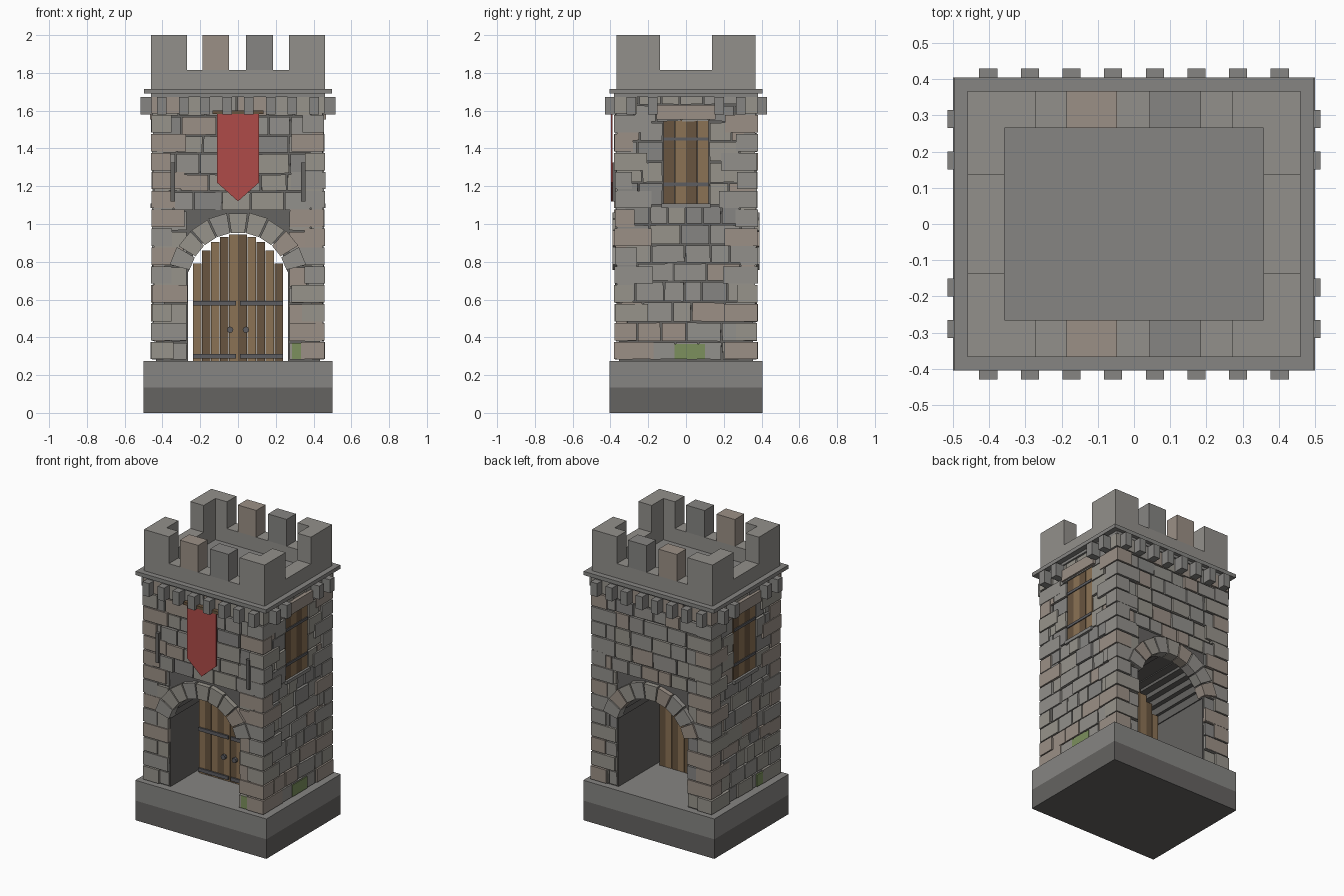
import bpy, bmesh, math, random
from mathutils import Matrix, Vector

if "Cube" in bpy.data.objects:
    bpy.data.objects.remove(bpy.data.objects["Cube"])

random.seed(7)
PALETTE = {
    "stone": (.29, .28, .26), "warm_stone": (.33, .28, .24), "pale_stone": (.31, .295, .26),
    "grey_stone": (.24, .235, .225), "mossy_stone": (.20, .28, .11), "mortar": (.13, .125, .12),
    "wood": (.26, .17, .09), "dark_wood": (.14, .09, .05), "iron": (.11, .11, .12),
    "red_cloth": (.43, .07, .065),
}
NAMES = list(PALETTE)
MATS = []
for n, c in PALETTE.items():
    m = bpy.data.materials.new(n)
    m.diffuse_color = (*c, 1)
    m.use_nodes = True
    m.node_tree.nodes["Principled BSDF"].inputs["Base Color"].default_value = m.diffuse_color
    MATS.append(m)

parts = {}
FRONT, RIGHT, BACK, LEFT = 0, 1, 2, 3      # quarter turns about z


def prism(part, pts, y0, y1, mat, face=0, tilt=0.0):
    """Extrude an (x, z) outline from y0 to y1, as seen from the given face."""
    bm = parts.setdefault(part, bmesh.new())
    cx = sum(p[0] for p in pts) / len(pts)
    cz = sum(p[1] for p in pts) / len(pts)
    c = Vector((cx, (y0 + y1) / 2, cz))
    rot = Matrix.Rotation(face * math.pi / 2, 4, 'Z')
    if tilt:
        spin = (Matrix.Rotation(random.uniform(-tilt, tilt), 4, 'Y')
                @ Matrix.Rotation(random.uniform(-tilt, tilt), 4, 'Z'))
        rot = rot @ Matrix.Translation(c) @ spin @ Matrix.Translation(-c)
    a = [bm.verts.new(rot @ Vector((x, y0, z))) for x, z in pts]
    b = [bm.verts.new(rot @ Vector((x, y1, z))) for x, z in pts]
    faces = [bm.faces.new(a), bm.faces.new(b[::-1])]
    for i in range(len(pts)):
        j = (i + 1) % len(pts)
        faces.append(bm.faces.new((a[j], a[i], b[i], b[j])))
    for f in faces:
        f.material_index = NAMES.index(mat)


def box(part, x0, x1, y0, y1, z0, z1, mat, face=0, tilt=0.0):
    prism(part, [(x0, z0), (x1, z0), (x1, z1), (x0, z1)], y0, y1, mat, face, tilt)


def any_stone():
    return random.choice(["stone", "stone", "warm_stone", "pale_stone", "pale_stone", "grey_stone"])


# plinth
box("plinth_lower", -.5, .5, -.405, .405, 0, .135, "mortar")
box("plinth_upper", -.5, .5, -.405, .405, .135, .275, "grey_stone")

# tower core with a stepped vault running front to back
ARCH_Z, R_IN, R_OUT = .69, .265, .375
outline = [(-.265, .27), (-.435, .27), (-.435, 1.68), (.435, 1.68), (.435, .27), (.265, .27)]
STEPS = 14
ring = [(R_IN * math.cos(math.pi * i / STEPS), ARCH_Z + R_IN * math.sin(math.pi * i / STEPS))
        for i in range(STEPS + 1)]
for i, (p, q) in enumerate(zip(ring, ring[1:])):
    outline += [p, (p[0], q[1]) if i < STEPS // 2 else (q[0], p[1])]
outline.append(ring[-1])
prism("tower_core", outline, -.355, .355, "mortar")


# wall stones: rows of random blocks, leaving out arch and window openings
def course_lines(spans):
    lines = []
    for z0, z1, n in spans:
        h = (z1 - z0) / n
        lines += [z0 + h * i + (random.uniform(-.01, .01) if i else 0) for i in range(n)]
    return lines + [spans[-1][1]]


def lay(part, u0, u1, z0, z1, depth, face):
    u = u0
    while u < u1 - .01:
        w = random.uniform(.09, .19)
        if u1 - u - w < .06:
            w = u1 - u
        d = depth - random.uniform(.004, .017)
        box(part, u + .004, u + w - .004, -d, -d + .06, z0 + .004, z1 - .004,
            any_stone(), face, .018)
        u += w


for face, name in enumerate(["front", "right", "back", "left"]):
    gate = face in (FRONT, BACK)
    half, depth = (.45, .38) if gate else (.37, .46)
    spans = [(.28, 1.07, 8), (1.07, 1.68, 6)] if gate else \
            [(.28, 1.1, 8), (1.1, 1.54, 4), (1.54, 1.63, 1), (1.63, 1.68, 1)]
    z = course_lines(spans)
    for z0, z1 in zip(z, z[1:]):
        hole = 0
        if gate and z0 < 1.06:
            hole = .268
        if not gate and 1.09 < z0 < 1.53:
            hole = .122
        runs = [(-half, -hole), (hole, half)] if hole else [(-half, half)]
        for u0, u1 in runs:
            lay(name + "_wall_stones", u0, u1, z0, z1, depth, face)

# mossy stones low on the walls
box("mossy_stones", .285, .44, -.377, -.32, .285, .37, "mossy_stone", FRONT)
box("mossy_stones", -.06, .10, -.459, -.40, .285, .365, "mossy_stone", RIGHT)
box("mossy_stones", .12, .24, -.459, -.40, .285, .365, "mossy_stone", LEFT)

# corner quoins, alternately long and short
ROWS = 14
h = 1.4 / ROWS
for sx in (-1, 1):
    for sy in (-1, 1):
        for r in range(ROWS):
            lx, ly = (.185, .11) if r % 2 else (.12, .19)
            lx += random.uniform(-.02, .005)
            ly += random.uniform(-.02, .02)
            ex, ey = .462 - random.uniform(0, .006), .382 - random.uniform(0, .006)
            xs = sorted((sx * ex, sx * (ex - lx)))
            ys = sorted((sy * ey, sy * (ey - ly)))
            z0 = .28 + h * r
            box("corner_quoins", *xs, *ys, z0 + .004, z0 + h - .004,
                random.choice(["warm_stone", "warm_stone", "stone", "pale_stone"]))

# arch stones
N = 9
for face in (FRONT, BACK):
    for i in range(N):
        a0 = math.radians(14 + i * 152 / N + .7)
        a1 = math.radians(14 + (i + 1) * 152 / N - .7)
        ro = R_OUT - random.uniform(0, .008)
        pts = [(r * math.cos(a), ARCH_Z + r * math.sin(a))
               for r, a in ((R_IN, a0), (ro, a0), (ro, a1), (R_IN, a1))]
        prism("arch_stones", pts, -.388, -.32, random.choice(["stone", "warm_stone", "pale_stone"]), face)

# double door set inside the passage
tops = [.79, .86, .905, .93, .945]
for i, t in enumerate(tops + tops[::-1]):
    x = -.24 + .048 * i
    box("door_planks", x + .001, x + .047, -.085, -.05, .275, t, "dark_wood" if i % 2 else "wood")
for s in (-1, 1):
    for z in (.30, .58):
        box("door_straps", *sorted((s * .01, s * .238)), -.095, -.08, z - .012, z + .012, "iron")
    knob = [(s * .042 + .017 * math.cos(k * math.pi / 4), .44 + .017 * math.sin(k * math.pi / 4))
            for k in range(8)]
    prism("door_knobs", knob, -.105, -.08, "iron")

# shuttered side windows
for face in (RIGHT, LEFT):
    for i in range(4):
        u = -.12 + .06 * i
        box("window_shutters", u + .001, u + .059, -.447, -.42, 1.105, 1.55,
            "wood" if i % 2 else "dark_wood", face)
    for z in (1.21, 1.45):
        box("window_straps", -.118, .118, -.453, -.44, z - .009, z + .009, "iron", face)
    box("window_lintels", -.155, .155, -.467, -.40, 1.552, 1.63, "warm_stone", face)
    box("window_sills", -.13, .13, -.463, -.40, 1.085, 1.108, "grey_stone", face)

# arrow slits beside the banner
for s in (-1, 1):
    box("arrow_slits", s * .345 - .012, s * .345 + .012, -.39, -.35, 1.12, 1.325, "mortar")

# banner and rod
prism("banner", [(-.112, 1.585), (-.112, 1.22), (0, 1.12), (.112, 1.22), (.112, 1.585)],
      -.398, -.388, "red_cloth")
box("banner_rod", -.135, .135, -.403, -.375, 1.582, 1.602, "dark_wood")

# corbels under the cornice
for face in (FRONT, BACK):
    for i in range(8):
        u = -.4025 + .115 * i
        box("corbels", u - .025, u + .025, -.43, -.35, 1.58, 1.672, "grey_stone", face)
for face in (RIGHT, LEFT):
    for u in (-.29, -.175, .175, .29):
        box("corbels", u - .025, u + .025, -.515, -.43, 1.58, 1.672, "grey_stone", face)

# cornice and parapet
box("cornice_bed", -.46, .46, -.38, .38, 1.672, 1.692, "grey_stone")
box("cornice", -.497, .497, -.405, .405, 1.69, 1.716, "grey_stone")
for s in (-1, 1):
    box("parapet", -.46, .46, *sorted((s * .265, s * .367)), 1.715, 1.815, "stone")
    box("parapet", *sorted((s * .358, s * .46)), -.265, .265, 1.715, 1.815, "stone")

# merlons: L-shaped at corners, two more along front and back
for sy in (-1, 1):
    ys = sorted((sy * .265, sy * .367))
    box("merlons", -.187, -.047, *ys, 1.815, 2, "warm_stone")
    box("merlons", .043, .185, *ys, 1.815, 2, "grey_stone")
    for sx in (-1, 1):
        mat = "stone"
        corner = sorted((sx * .358, sx * .46))
        box("merlons", *sorted((sx * .27, sx * .46)), *ys, 1.815, 2, mat)
        box("merlons", *corner, *sorted((sy * .137, sy * .265)), 1.815, 2, mat)

# turn every part into an object
for name, bm in parts.items():
    bmesh.ops.recalc_face_normals(bm, faces=bm.faces)
    me = bpy.data.meshes.new(name)
    bm.to_mesh(me)
    bm.free()
    for m in MATS:
        me.materials.append(m)
    bpy.context.collection.objects.link(bpy.data.objects.new(name, me))
